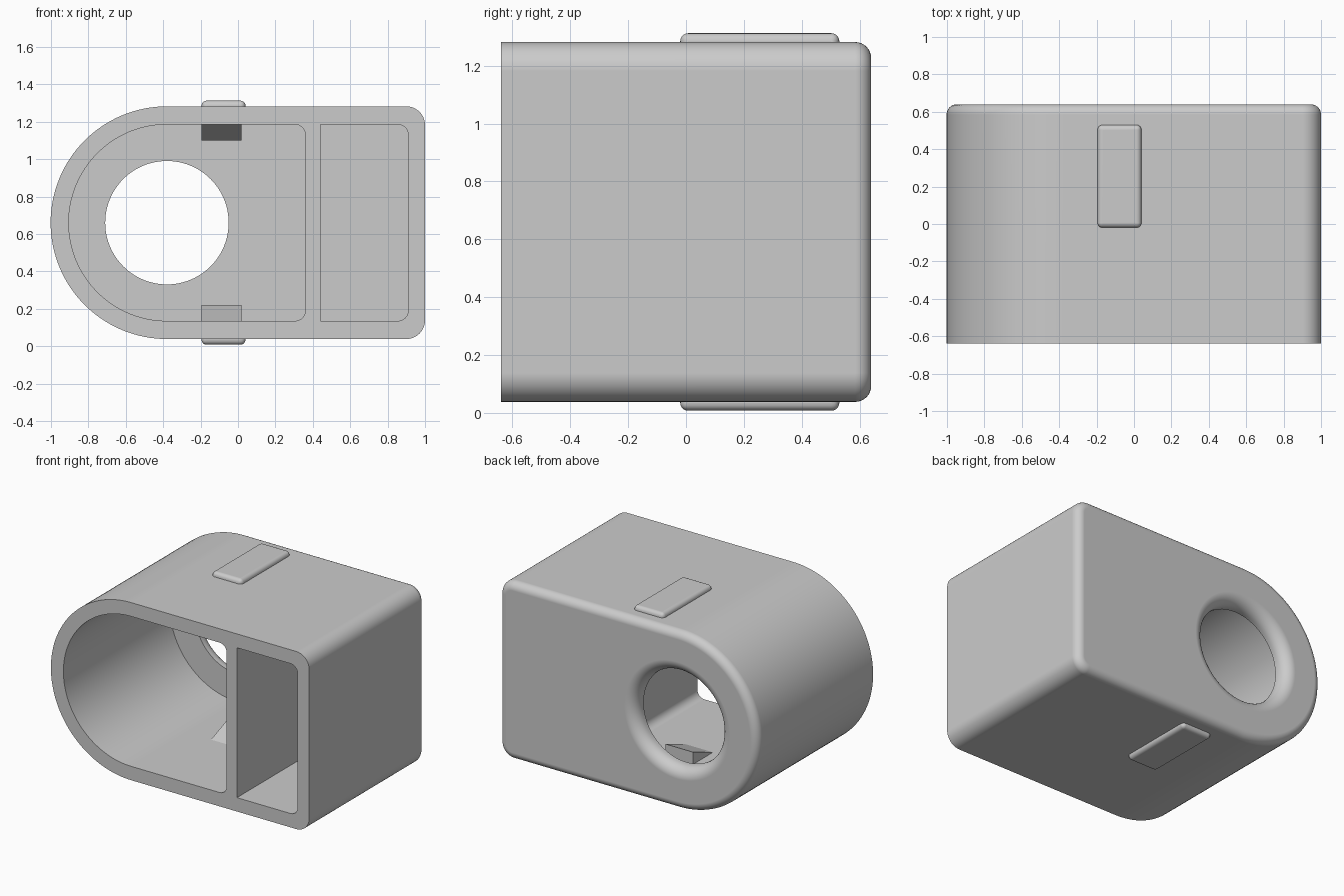
import bpy, bmesh, math

if "Cube" in bpy.data.objects:
    bpy.data.objects.remove(bpy.data.objects["Cube"])

CX, CZ = -0.38, 0.66            # axis of the rounded end and bore
FRONT, BACK = -0.64, 0.64
WALL_Y = 0.54                   # inner face of the back wall

grey = bpy.data.materials.new("light_grey")
grey.diffuse_color = (0.6, 0.6, 0.6, 1)
grey.use_nodes = True
grey.node_tree.nodes["Principled BSDF"].inputs["Base Color"].default_value = grey.diffuse_color


def make(name, bm):
    bmesh.ops.recalc_face_normals(bm, faces=bm.faces)
    me = bpy.data.meshes.new(name)
    bm.to_mesh(me)
    bm.free()
    ob = bpy.data.objects.new(name, me)
    bpy.context.collection.objects.link(ob)
    me.materials.append(grey)
    return ob


def arc(cx, cz, r, a0, a1, n):
    return [(cx + r * math.cos(math.radians(a0 + (a1 - a0) * i / n)),
             cz + r * math.sin(math.radians(a0 + (a1 - a0) * i / n))) for i in range(n + 1)]


def d_profile(radius, right, corner):
    """Half-round left end, straight sides, rounded right corners."""
    h = radius - corner
    return (arc(CX, CZ, radius, 90, 270, 64)
            + arc(right - corner, CZ - h, corner, -90, 0, 10)
            + arc(right - corner, CZ + h, corner, 0, 90, 10))


def loft(name, sections):
    """Skin a list of (y, closed xz outline) sections and cap both ends."""
    bm = bmesh.new()
    rings = [[bm.verts.new((x, y, z)) for x, z in pts] for y, pts in sections]
    for a, b in zip(rings, rings[1:]):
        for i in range(len(a)):
            j = (i + 1) % len(a)
            bm.faces.new((a[i], a[j], b[j], b[i]))
    bm.faces.new(rings[0])
    bm.faces.new(rings[-1])
    return make(name, bm)


def activate(ob):
    bpy.ops.object.select_all(action='DESELECT')
    ob.select_set(True)
    bpy.context.view_layer.objects.active = ob


def cut(target, cutter):
    activate(target)
    m = target.modifiers.new("cut", 'BOOLEAN')
    m.operation, m.solver, m.object = 'DIFFERENCE', 'EXACT', cutter
    bpy.ops.object.modifier_apply(modifier=m.name)
    bpy.data.objects.remove(cutter)


def smooth(ob):
    activate(ob)
    bpy.ops.object.shade_smooth_by_angle(angle=math.radians(30))
    m = ob.modifiers.new("normals", 'WEIGHTED_NORMAL')
    m.keep_sharp = True


# Housing shell with a rounded back edge
F = 0.055
sections = [(FRONT, d_profile(0.622, 1.0, 0.1))]
for i in range(9):
    t = math.pi / 2 * i / 8
    inset = F * (1 - math.cos(t))
    sections.append((BACK - F + F * math.sin(t),
                     d_profile(0.622 - inset, 1.0 - inset, 0.1 - inset)))
housing = loft("housing", sections)

# Main chamber
chamber = d_profile(0.525, 0.36, 0.055)
cut(housing, loft("chamber_cutter", [(FRONT - 0.1, chamber), (WALL_Y, chamber)]))

# Side compartment, rounded only on its outer corners
lo, hi, c = CZ - 0.525, CZ + 0.525, 0.055
side = ([(0.44, hi), (0.44, lo)] + arc(0.91 - c, lo + c, c, -90, 0, 10)
        + arc(0.91 - c, hi - c, c, 0, 90, 10))
cut(housing, loft("side_cutter", [(FRONT - 0.1, side), (WALL_Y, side)]))

# Bore through the back wall with a flared outer rim
R, FL = 0.33, 0.08


def circle(r):
    return arc(CX, CZ, r, 0, 360, 96)[:-1]


bore = [(0.4, circle(R))]
for i in range(9):
    t = math.pi / 2 * i / 8
    bore.append((BACK - FL + FL * math.sin(t), circle(R + FL * (1 - math.cos(t)))))
bore.append((BACK + 0.1, circle(R + FL)))
cut(housing, loft("bore_cutter", bore))
smooth(housing)

# Outer pads and inner catches, mirrored top and bottom
for side_name, s in (("top", 1), ("bottom", -1)):
    bm = bmesh.new()
    bmesh.ops.create_cube(bm, size=1)
    for v in bm.verts:
        v.co = (-0.0775 + v.co.x * 0.235, 0.255 + v.co.y * 0.55,
                CZ + s * (0.605 + v.co.z * 0.095))
    pad = make(side_name + "_pad", bm)
    b = pad.modifiers.new("round", 'BEVEL')
    b.width, b.segments = 0.027, 5
    smooth(pad)

    # wedge ramping up toward the back
    base, tip = CZ + s * 0.535, CZ + s * 0.44
    prof = [(-0.02, base), (-0.02, CZ + s * 0.525), (0.2, tip), (0.2, base)]
    bm = bmesh.new()
    ends = [[bm.verts.new((x, y, z)) for y, z in prof] for x in (-0.195, 0.02)]
    for i in range(4):
        j = (i + 1) % 4
        bm.faces.new((ends[0][i], ends[0][j], ends[1][j], ends[1][i]))
    bm.faces.new(ends[0])
    bm.faces.new(ends[1])
    make(side_name + "_catch", bm)
